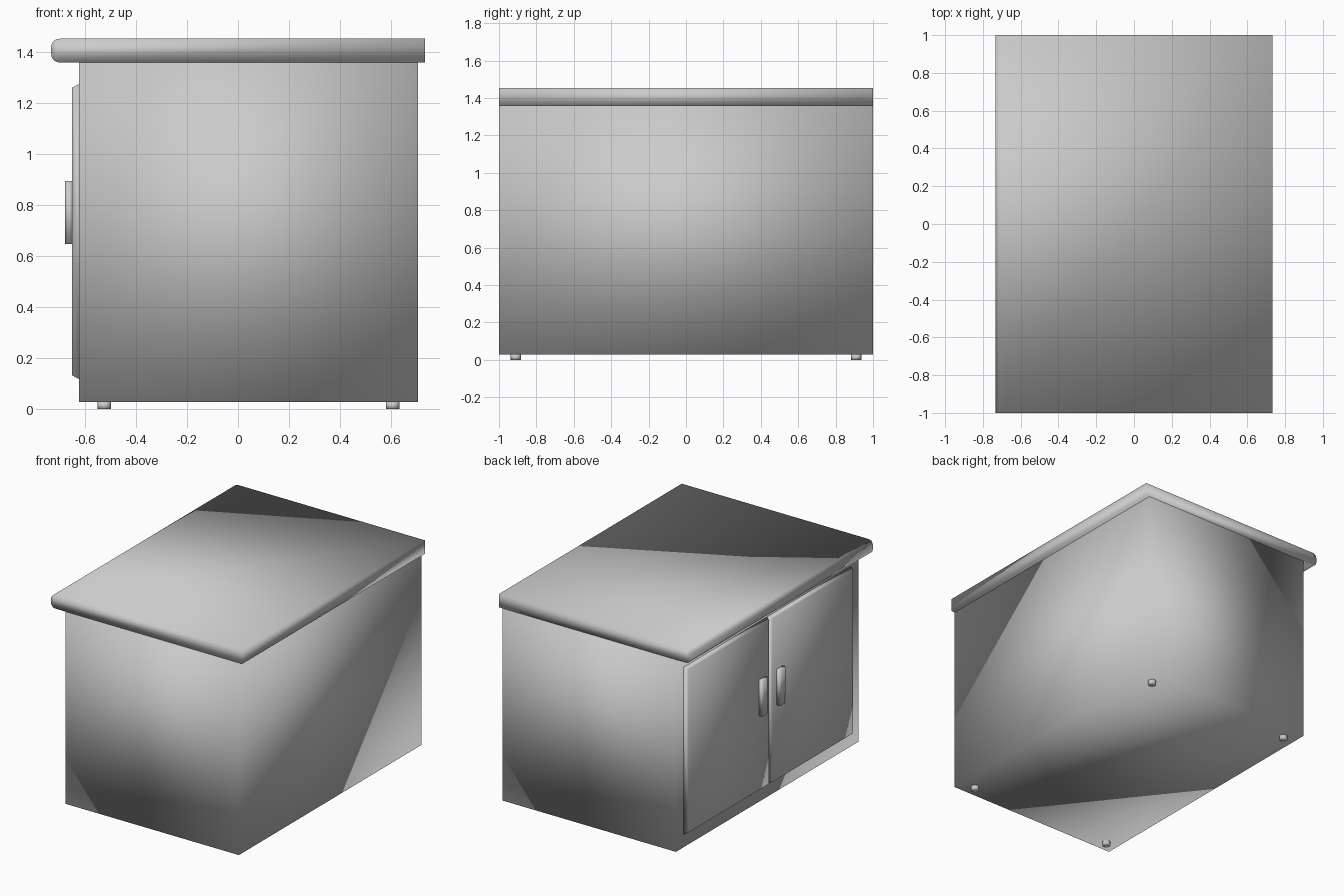
import bpy, bmesh

cube = bpy.data.objects.get("Cube")
if cube:
    bpy.data.objects.remove(cube, do_unlink=True)

grey = bpy.data.materials.new("light_grey")
grey.use_nodes = True
colour = (0.6, 0.6, 0.6, 1)
grey.diffuse_color = colour
grey.node_tree.nodes["Principled BSDF"].inputs["Base Color"].default_value = colour


def finish(name, bm):
    bmesh.ops.recalc_face_normals(bm, faces=bm.faces)
    for face in bm.faces:
        face.smooth = True
    mesh = bpy.data.meshes.new(name)
    bm.to_mesh(mesh)
    bm.free()
    mesh.materials.append(grey)
    obj = bpy.data.objects.new(name, mesh)
    bpy.context.collection.objects.link(obj)
    return obj


def box_mesh(low, high):
    bm = bmesh.new()
    bmesh.ops.create_cube(bm, size=1)
    for v in bm.verts:
        v.co = [a if c < 0 else b for c, a, b in zip(v.co, low, high)]
    return bm


def edges_along(bm, axis, x):
    """Edges parallel to an axis that lie on the plane at x."""
    return [e for e in bm.edges
            if all(abs(v.co.x - x) < 1e-4 for v in e.verts)
            and abs(e.verts[0].co[axis] - e.verts[1].co[axis]) > 1e-3]


# Cabinet body
finish("cabinet_body", box_mesh((-0.623, -1, 0.028), (0.707, 1, 1.36)))

# Worktop with a rounded edge over the doors
bm = box_mesh((-0.733, -1, 1.36), (0.733, 1, 1.453))
bmesh.ops.bevel(bm, geom=edges_along(bm, 1, -0.733), offset=0.032,
                segments=5, profile=0.5, affect='EDGES')
finish("worktop", bm)

for side, label in ((1, "left"), (-1, "right")):
    # Door panel tapering towards its outer face
    y0, y1 = sorted((side * 0.004, side * 0.915))
    bm = box_mesh((-0.651, y0, 0.117), (-0.623, y1, 1.276))
    mid = (y0 + y1) / 2
    for v in bm.verts:
        if v.co.x < -0.64:
            v.co.y += 0.015 if v.co.y < mid else -0.015
            v.co.z += 0.015 if v.co.z < 0.7 else -0.015
    finish(label + "_door", bm)

    # Upright handle with softened long edges
    y0, y1 = sorted((side * 0.064, side * 0.13))
    bm = box_mesh((-0.678, y0, 0.647), (-0.651, y1, 0.895))
    bmesh.ops.bevel(bm, geom=edges_along(bm, 2, -0.678), offset=0.015,
                    segments=3, profile=0.5, affect='EDGES')
    finish(label + "_handle", bm)

    # Round feet
    for x, end in ((-0.525, "front"), (0.607, "rear")):
        bm = bmesh.new()
        bmesh.ops.create_cone(bm, cap_ends=True, segments=12, radius1=0.027,
                              radius2=0.027, depth=0.028)
        bmesh.ops.translate(bm, verts=bm.verts, vec=(x, side * 0.91, 0.014))
        finish(f"{label}_{end}_foot", bm)
